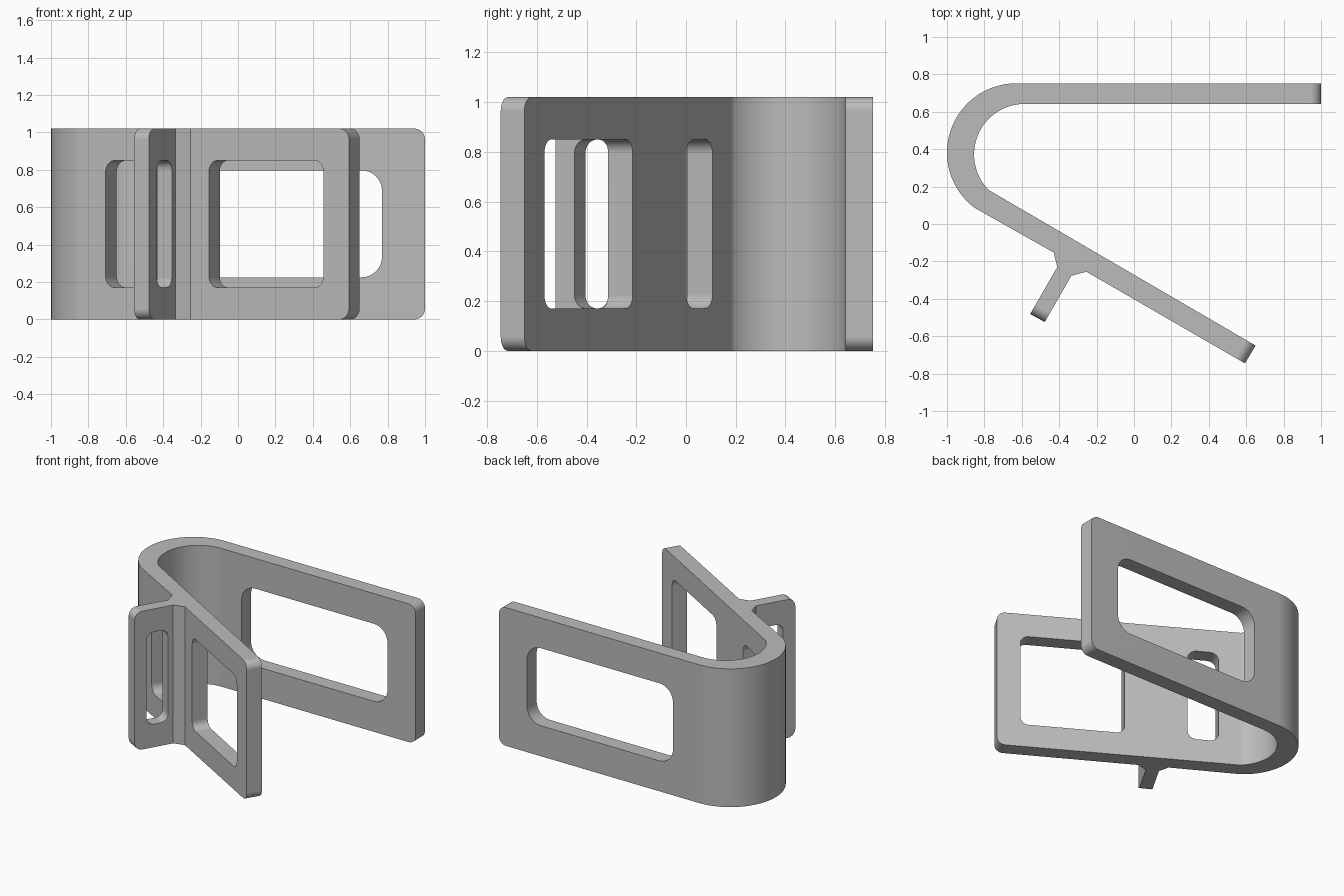
import bpy, bmesh, math
from mathutils import Vector

cube = bpy.data.objects.get("Cube")
if cube:
    bpy.data.objects.remove(cube, do_unlink=True)

HEIGHT = 1.02
ARM_DIR = Vector((math.cos(math.radians(-30)), math.sin(math.radians(-30)), 0))
TAB_DIR = Vector((-0.5, -0.866, 0)).normalized()

grey = bpy.data.materials.new("plain_grey")
grey.use_nodes = True
colour = (0.5, 0.5, 0.5, 1)
grey.diffuse_color = colour
grey.node_tree.nodes["Principled BSDF"].inputs["Base Color"].default_value = colour


def arc(cx, cy, r, start, end, steps):
    angles = [math.radians(start + (end - start) * i / steps) for i in range(steps + 1)]
    return [(cx + r * math.cos(a), cy + r * math.sin(a)) for a in angles]


def prism(name, points, depth):
    """Solid made by pushing a closed 3D outline along a depth vector."""
    bm = bmesh.new()
    face = bm.faces.new([bm.verts.new(p) for p in points])
    moved = bmesh.ops.extrude_face_region(bm, geom=[face])["geom"]
    bmesh.ops.translate(bm, vec=depth, verts=[v for v in moved if isinstance(v, bmesh.types.BMVert)])
    bmesh.ops.recalc_face_normals(bm, faces=bm.faces)
    mesh = bpy.data.meshes.new(name)
    bm.to_mesh(mesh)
    bm.free()
    obj = bpy.data.objects.new(name, mesh)
    bpy.context.collection.objects.link(obj)
    mesh.materials.append(grey)
    return obj


def cut_window(target, start, direction, length, low, high, radius):
    """Cut a rounded window through a wall; start lies on the wall at its near edge."""
    outline = []
    corners = [(length - radius, high - radius, 0), (radius, high - radius, 90),
               (radius, low + radius, 180), (length - radius, low + radius, 270)]
    for u, z, angle in corners:
        outline += arc(u, z, radius, angle, angle + 90, 8)
    normal = Vector((-direction.y, direction.x, 0))
    base = Vector(start) - normal * 0.15
    cutter = prism("window_cutter", [base + direction * u + Vector((0, 0, z)) for u, z in outline], normal * 0.3)
    cutter.hide_render = True
    mod = target.modifiers.new("window", "BOOLEAN")
    mod.operation = "DIFFERENCE"
    mod.solver = "EXACT"
    mod.object = cutter
    bpy.ops.object.modifier_apply(modifier=mod.name)
    bpy.data.objects.remove(cutter, do_unlink=True)


# Plan outline: back arm, outer bend, slanted arm with its tab, inner bend
outline = [(1, 0.642), (1, 0.752)]
outline += arc(-0.63, 0.382, 0.37, 90, 233, 32)
outline += [(-0.43, -0.152), (-0.41, -0.23), (-0.555, -0.481), (-0.477, -0.524),
            (-0.335, -0.277), (-0.255, -0.255), (0.593, -0.745), (0.65, -0.65)]
outline += arc(-0.585, 0.372, 0.27, 225, 90, 30)
clip = prism("folded_clip", [(x, y, 0) for x, y in outline], Vector((0, 0, HEIGHT)))

# Round the upper and lower corners of the three free ends
ends = [((1, 0.642), (1, 0.752)), ((0.593, -0.745), (0.65, -0.65)), ((-0.555, -0.481), (-0.477, -0.524))]
middles = [(Vector(a) + Vector(b)) / 2 for a, b in ends]
bm = bmesh.new()
bm.from_mesh(clip.data)
tips = []
for e in bm.edges:
    mid = (e.verts[0].co + e.verts[1].co) / 2
    flat = abs(e.verts[0].co.z - e.verts[1].co.z) < 0.01
    if flat and any((mid.xy - m).length < 0.005 for m in middles):
        tips.append(e)
bmesh.ops.bevel(bm, geom=tips, offset=0.057, segments=8, profile=0.5, affect="EDGES")
bm.to_mesh(clip.data)
bm.free()

bpy.ops.object.select_all(action="DESELECT")
bpy.context.view_layer.objects.active = clip
clip.select_set(True)

# Windows in the back arm, the slanted arm and the tab
cut_window(clip, (-0.42, 0.697, 0), Vector((1, 0, 0)), 1.19, 0.225, 0.797, 0.11)
cut_window(clip, (-0.126, -0.264, 0), ARM_DIR, 0.705, 0.17, 0.85, 0.055)
cut_window(clip, (-0.68, 0.053, 0), ARM_DIR, 0.21, 0.17, 0.85, 0.06)
cut_window(clip, (-0.392, -0.288, 0), TAB_DIR, 0.16, 0.17, 0.85, 0.055)

# Smooth bends with crisp edges
bpy.ops.object.shade_smooth_by_angle(angle=math.radians(25))
weighted = clip.modifiers.new("even_shading", "WEIGHTED_NORMAL")
weighted.keep_sharp = True
